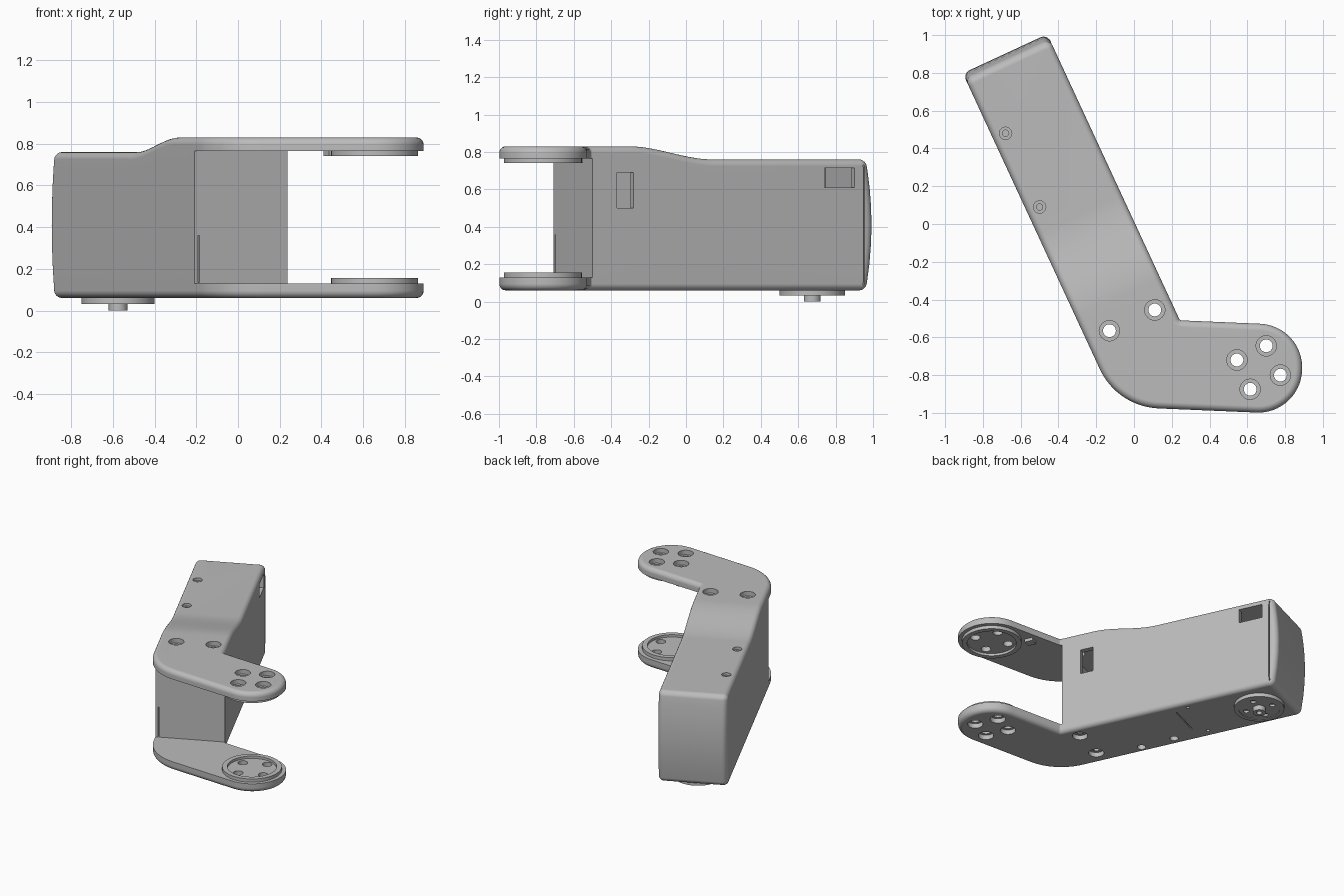
import bpy, bmesh, math
from mathutils import Vector

if "Cube" in bpy.data.objects:
    bpy.data.objects.remove(bpy.data.objects["Cube"])

gray = bpy.data.materials.new("light gray")
gray.use_nodes = True
COLOR = (0.5, 0.5, 0.5, 1)
gray.diffuse_color = COLOR
gray.node_tree.nodes["Principled BSDF"].inputs["Base Color"].default_value = COLOR

TILT = 0.434                                             # turn of the arm about z
ALONG = Vector((-math.sin(TILT), math.cos(TILT), 0))     # arm length direction
ACROSS = Vector((math.cos(TILT), math.sin(TILT), 0))     # arm width direction
BOTTOM, TOP, DROP, ROUND = 0.06, 0.83, 0.07, 0.035
PIVOT = (0.655, -0.765)
WHEEL = (-0.575, 0.675)
FRONT = -0.554                                           # front wall, measured along the arm


def add_object(name, bm):
    mesh = bpy.data.meshes.new(name)
    bmesh.ops.recalc_face_normals(bm, faces=bm.faces)
    bm.to_mesh(mesh)
    bm.free()
    mesh.materials.append(gray)
    ob = bpy.data.objects.new(name, mesh)
    bpy.context.collection.objects.link(ob)
    return ob


def cylinder(name, xy, radius, z0, z1, sides=32):
    bm = bmesh.new()
    bmesh.ops.create_cone(bm, cap_ends=True, segments=sides,
                          radius1=radius, radius2=radius, depth=z1 - z0)
    bmesh.ops.translate(bm, verts=bm.verts, vec=(*xy, (z0 + z1) / 2))
    return add_object(name, bm)


def arm_box(name, t0, t1, s0, s1, z0, z1):
    """Box in arm coordinates: t across, s along."""
    bm = bmesh.new()
    bmesh.ops.create_cube(bm, size=1)
    for v in bm.verts:
        t = t0 if v.co.x < 0 else t1
        s = s0 if v.co.y < 0 else s1
        z = z0 if v.co.z < 0 else z1
        v.co = ACROSS * t + ALONG * s + Vector((0, 0, z))
    return add_object(name, bm)


def cut(target, cutter):
    mod = target.modifiers.new("cut", 'BOOLEAN')
    mod.operation, mod.solver, mod.object = 'DIFFERENCE', 'EXACT', cutter
    bpy.context.view_layer.objects.active = target
    bpy.ops.object.modifier_apply(modifier=mod.name)
    bpy.data.objects.remove(cutter)


def drill(target, xy, radius, z0, z1):
    cut(target, cylinder("drill", xy, radius, z0, z1, 24))


def finish(ob):
    bpy.ops.object.select_all(action='DESELECT')
    ob.select_set(True)
    bpy.context.view_layer.objects.active = ob
    bpy.ops.object.shade_smooth_by_angle(angle=math.radians(35))
    ob.modifiers.new("even shading", 'WEIGHTED_NORMAL').keep_sharp = True


def rounded_outline(corners):
    """Points and outward normals of a counterclockwise polygon with rounded corners."""
    result = []
    for i, (p, r) in enumerate(corners):
        a = (corners[i - 1][0] - p).normalized()
        b = (corners[(i + 1) % len(corners)][0] - p).normalized()
        half = a.angle(b) / 2
        center = p + (a + b).normalized() * (r / math.sin(half))
        start = p + a * (r / math.tan(half)) - center
        convex = a.cross(b).z < 0
        sweep = (math.pi - 2 * half) * (1 if convex else -1)
        n = 16 if r > 0.1 else 6
        for k in range(n + 1):
            ang = sweep * k / n
            c, s = math.cos(ang), math.sin(ang)
            d = Vector((start.x * c - start.y * s, start.x * s + start.y * c, 0))
            result.append((center + d, d.normalized() * (1 if convex else -1)))
    return result


# Main body: rounded outline lofted upward with soft top and bottom rims
far_end, left_t, right_t = 1.105, -0.487, 0.006
outline = rounded_outline([
    (ALONG * far_end + ACROSS * right_t, 0.04),
    (ALONG * far_end + ACROSS * left_t, 0.04),
    (Vector((-0.089, -0.967, 0)), 0.36),
    (Vector((0.88, -1.008, 0)), 0.232),
    (Vector((0.90, -0.538, 0)), 0.232),
    (Vector((0.243, -0.51, 0)), 0.015)])
quarter = [math.pi / 2 * k / 5 for k in range(6)]
rims = [(ROUND * (1 - math.sin(q)), ROUND * (1 - math.cos(q))) for q in quarter]
levels = [(BOTTOM + h, inset) for inset, h in rims]
levels += [(z, 0) for z in (0.2, 0.31, 0.41, 0.51, 0.6, 0.68)]
levels += [(TOP - h, inset) for inset, h in reversed(rims)]

bm = bmesh.new()
rings = [[bm.verts.new((p - n * inset) + Vector((0, 0, z))) for p, n in outline]
         for z, inset in levels]
count = len(outline)
for lower, upper in zip(rings, rings[1:]):
    for i in range(count):
        j = (i + 1) % count
        bm.faces.new((lower[i], lower[j], upper[j], upper[i]))
bm.faces.new(list(reversed(rings[0])))
bm.faces.new(rings[-1])

# Sloped step in the top and bulged far end
RAMP0, RAMP1 = -0.32, 0.17
for k in range(15):
    s = RAMP0 + (RAMP1 - RAMP0) * k / 14
    bmesh.ops.bisect_plane(bm, geom=bm.verts[:] + bm.edges[:] + bm.faces[:],
                           dist=1e-5, plane_co=ALONG * s, plane_no=ALONG)
for v in bm.verts:
    s = v.co.dot(ALONG)
    if v.co.z > 0.7:
        u = min(1, max(0, (s - RAMP0) / (RAMP1 - RAMP0)))
        v.co.z -= DROP * u * u * (3 - 2 * u)
    if s > 1.0:
        v.co -= ALONG * 0.035 * ((v.co.z - 0.41) / 0.35) ** 2
body = add_object("arm_body", bm)

# Fork gap, inner cavity, windows and slits
cut(body, arm_box("gap", -1.5, 1.5, -2, FRONT, 0.13, 0.765))
cut(body, arm_box("cavity", left_t + 0.04, right_t - 0.04, FRONT + 0.04, 1.03, 0.1, 0.72))
cut(body, arm_box("low_window", -0.06, 0.1, -0.41, -0.312, 0.5, 0.69))
cut(body, arm_box("high_window", -0.06, 0.1, 0.813, 0.99, 0.61, 0.715))
cut(body, arm_box("end_slit", -0.012, 0.1, 1.042, 1.049, 0.09, 0.73))
cut(body, arm_box("front_slit", -0.468, -0.461, FRONT - 0.1, FRONT + 0.015, 0.135, 0.36))
cut(body, arm_box("floor_slit", -0.34, -0.08, 0.285, 0.293, 0, 0.08))

# Screw holes
pivot_holes = [(0.70, -0.645), (0.545, -0.72), (0.775, -0.80), (0.615, -0.875)]
for xy in pivot_holes + [(-0.13, -0.565), (0.11, -0.455)]:
    drill(body, xy, 0.054, TOP - 0.035, 1)
    drill(body, xy, 0.054, -0.1, BOTTOM + 0.035)
    drill(body, xy, 0.034, -0.1, 1)
for xy in [(-0.68, 0.48), (-0.50, 0.09)]:
    drill(body, xy, 0.033, 0.74, 1)
    drill(body, xy, 0.017, 0.65, 1)
for xy, r in [((-0.32, -0.30), 0.03), ((-0.415, -0.06), 0.03),
              ((-0.21, 0.335), 0.013), ((-0.526, 0.177), 0.013)]:
    drill(body, xy, r, -0.1, 0.12)
finish(body)

# Dished pivot pads facing each other inside the fork
for name, z0, z1, dish0, dish1 in [("lower_pivot_pad", 0.125, 0.155, 0.137, 0.2),
                                   ("upper_pivot_pad", 0.74, 0.77, 0.7, 0.758)]:
    pad = cylinder(name, PIVOT, 0.208, z0, z1, 64)
    cut(pad, cylinder("dish", PIVOT, 0.172, dish0, dish1, 64))
    for xy in pivot_holes:
        drill(pad, xy, 0.034, 0, 1)
    finish(pad)
tab_t = 0.45 * ACROSS.x - 0.59 * ACROSS.y
tab_s = 0.45 * ALONG.x - 0.59 * ALONG.y
arm_box("stop_tab", tab_t - 0.03, tab_t + 0.03, tab_s - 0.03, tab_s + 0.03, 0.742, 0.77)

# Drive wheel and hub under the far end
wheel = cylinder("drive_wheel", WHEEL, 0.175, 0.032, 0.065, 64)
cut(wheel, cylinder("wheel_dish", WHEEL, 0.145, 0, 0.037, 64))
for k in range(4):
    a = TILT + math.pi / 2 * k
    drill(wheel, (WHEEL[0] + 0.1 * math.cos(a), WHEEL[1] + 0.1 * math.sin(a)), 0.02, 0, 0.055)
finish(wheel)
hub = cylinder("wheel_hub", WHEEL, 0.045, 0.004, 0.05)
rim = [e for e in hub.data.edges if all(hub.data.vertices[i].co.z < 0.02 for i in e.vertices)]
for v in hub.data.vertices:
    v.co.z = 0 if v.co.z < 0.02 else v.co.z
drill(hub, WHEEL, 0.02, -0.1, 0.03)
finish(hub)
